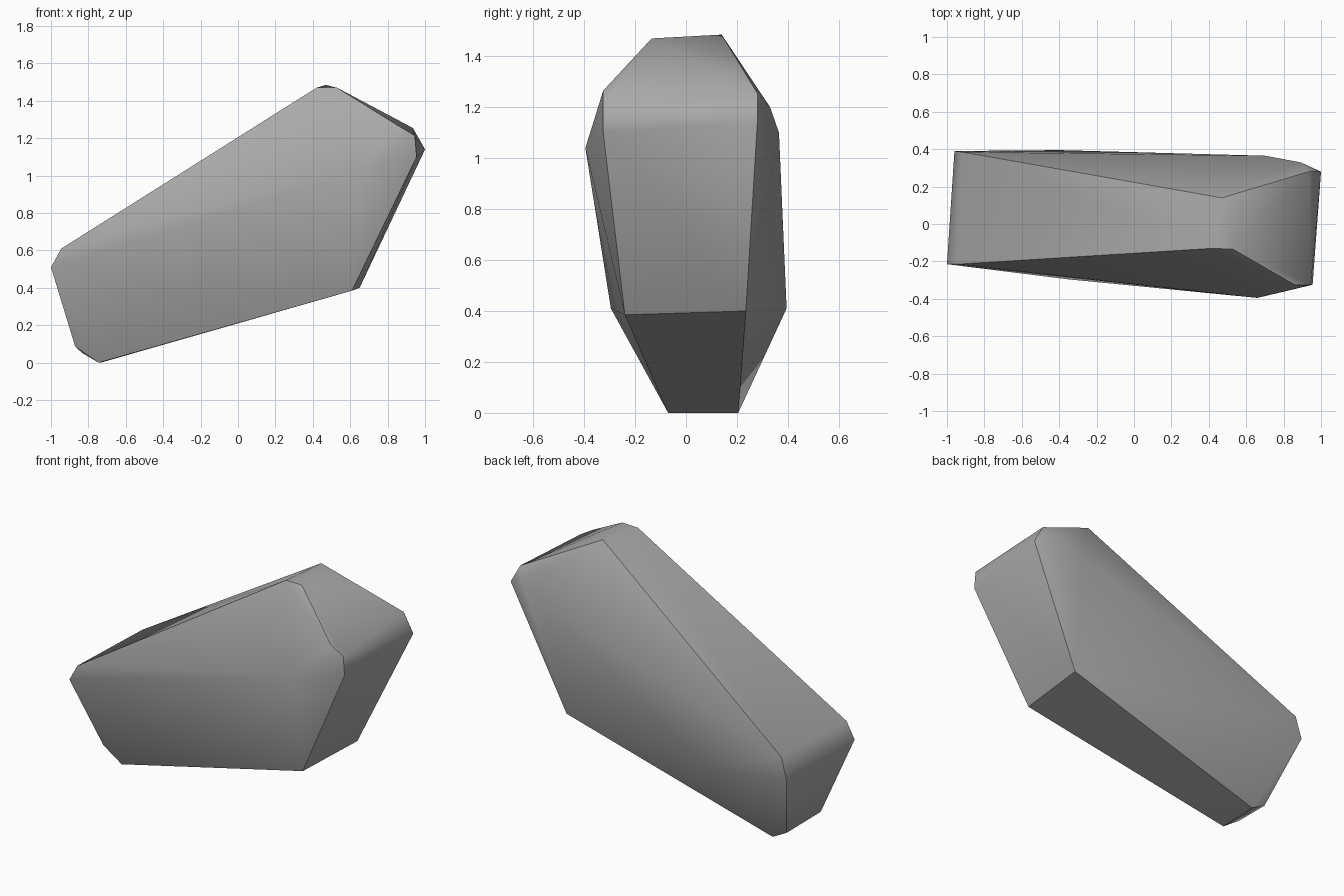
import bpy
import bmesh
import math

# Remove the default object
default_cube = bpy.data.objects.get("Cube")
if default_cube:
    bpy.data.objects.remove(default_cube, do_unlink=True)


def flat_material(name, colour):
    material = bpy.data.materials.new(name)
    material.use_nodes = True
    material.diffuse_color = colour
    shader = material.node_tree.nodes["Principled BSDF"]
    shader.inputs["Base Color"].default_value = colour
    shader.inputs["Roughness"].default_value = 0.9
    return material


def convex_stone(name, corner_groups, material, crease_angle):
    """Wrap the corners in a convex shell, smooth except at strong creases."""
    mesh = bpy.data.meshes.new(name)
    shell = bmesh.new()
    for group in corner_groups.values():
        for corner in group:
            shell.verts.new(corner)
    hull = bmesh.ops.convex_hull(shell, input=shell.verts[:])
    leftovers = {g for g in hull["geom_interior"] + hull["geom_unused"]
                 if isinstance(g, bmesh.types.BMVert) and g.is_valid}
    bmesh.ops.delete(shell, geom=list(leftovers), context="VERTS")
    # Merge the triangles of each flat chiselled face
    bmesh.ops.dissolve_limit(shell, angle_limit=math.radians(1),
                             verts=shell.verts[:], edges=shell.edges[:])
    bmesh.ops.recalc_face_normals(shell, faces=shell.faces[:])
    shell.to_mesh(mesh)
    shell.free()
    mesh.materials.append(material)

    stone = bpy.data.objects.new(name, mesh)
    bpy.context.collection.objects.link(stone)
    bpy.ops.object.select_all(action="DESELECT")
    stone.select_set(True)
    bpy.context.view_layer.objects.active = stone
    bpy.ops.object.shade_smooth_by_angle(angle=crease_angle)
    return stone


# Corners of the leaning boulder, grouped by where they sit
corners = {
    "peak": [(0.42, -0.13, 1.47), (0.53, -0.135, 1.47), (0.47, 0.14, 1.485)],
    "high_end_front": [(0.86, -0.325, 1.265), (0.945, -0.325, 1.215),
                       (0.955, -0.325, 1.1)],
    "high_end_back": [(0.935, 0.28, 1.255), (1, 0.28, 1.14),
                      (0.89, 0.33, 1.2)],
    "front_bulges": [(0.66, -0.395, 1.04), (-0.36, -0.295, 0.41)],
    "back_bulges": [(0.7, 0.365, 1.1), (-0.4, 0.395, 0.41)],
    "low_end_top": [(-1, -0.215, 0.51), (-0.945, -0.215, 0.61),
                    (-0.96, 0.39, 0.47), (-0.92, 0.385, 0.61)],
    "underside": [(0.61, -0.24, 0.385), (0.65, 0.235, 0.4),
                  (-0.735, 0.205, 0), (-0.745, -0.07, 0)],
    "low_end_foot": [(-0.87, -0.07, 0.085), (-0.83, 0.205, 0.05)],
}

stone_grey = flat_material("stone grey", (0.4, 0.4, 0.4, 1))
convex_stone("boulder", corners, stone_grey, math.radians(40))
